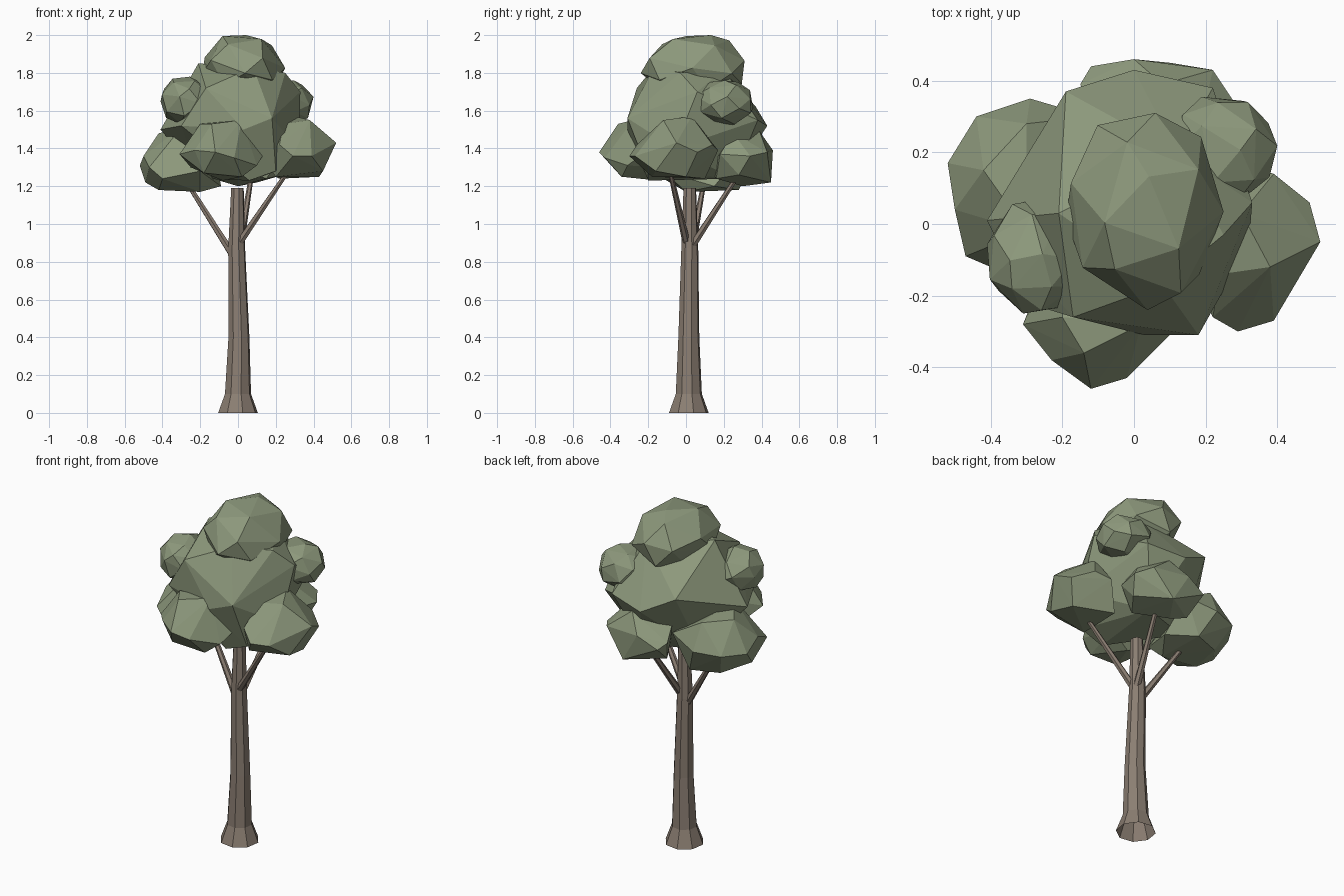
import bpy, bmesh, math, random
from mathutils import Vector, Quaternion

cube = bpy.data.objects.get("Cube")
if cube:
    bpy.data.objects.remove(cube, do_unlink=True)


def make_material(name, rgb):
    mat = bpy.data.materials.new(name)
    mat.use_nodes = True
    color = (*rgb, 1.0)
    mat.diffuse_color = color
    mat.node_tree.nodes["Principled BSDF"].inputs["Base Color"].default_value = color
    return mat


leaf = make_material("leaf green", (0.265, 0.315, 0.2))
bark = make_material("bark brown", (0.26, 0.21, 0.17))


def finish(name, bm, material):
    """Turn a bmesh into a flat shaded object."""
    bmesh.ops.recalc_face_normals(bm, faces=bm.faces)
    mesh = bpy.data.meshes.new(name)
    bm.to_mesh(mesh)
    bm.free()
    mesh.materials.append(material)
    obj = bpy.data.objects.new(name, mesh)
    bpy.context.collection.objects.link(obj)
    return obj


def hull(name, points):
    """Faceted foliage clump wrapped around a set of points."""
    bm = bmesh.new()
    for point in points:
        bm.verts.new(point)
    bmesh.ops.convex_hull(bm, input=bm.verts)
    loose = [v for v in bm.verts if not v.link_faces]
    bmesh.ops.delete(bm, geom=loose, context='VERTS')
    return finish(name, bm, leaf)


def clump(name, low, high, count, seed):
    """Irregular rounded clump that exactly fills the box from low to high."""
    rng = random.Random(seed)
    golden = math.pi * (3 - math.sqrt(5))
    points = []
    for i in range(count):
        z = 1 - 2 * (i + 0.5) / count
        ring = math.sqrt(1 - z * z)
        angle = i * golden + seed
        p = Vector((ring * math.cos(angle), ring * math.sin(angle), z))
        p += Vector([rng.uniform(-0.13, 0.13) for _ in range(3)])
        points.append(p.normalized() * rng.uniform(0.95, 1.05))
    for axis in range(3):
        smallest = min(p[axis] for p in points)
        largest = max(p[axis] for p in points)
        scale = (high[axis] - low[axis]) / (largest - smallest)
        for p in points:
            p[axis] = low[axis] + (p[axis] - smallest) * scale
    return hull(name, points)


def tube(name, rings, sides, rotation, cap_start):
    """Tapered faceted tube through (centre, radius) rings."""
    bm = bmesh.new()
    loops = []
    for centre, radius in rings:
        loop = []
        for i in range(sides):
            angle = math.tau * (i + 0.3) / sides
            offset = Vector((math.cos(angle), math.sin(angle), 0)) * radius
            loop.append(bm.verts.new(Vector(centre) + rotation @ offset))
        loops.append(loop)
    for lower, upper in zip(loops, loops[1:]):
        for i in range(sides):
            j = (i + 1) % sides
            bm.faces.new((lower[i], lower[j], upper[j], upper[i]))
    bm.faces.new(loops[-1])
    if cap_start:
        bm.faces.new(loops[0][::-1])
    return finish(name, bm, bark)


# Trunk: flared foot, slight lean, open underneath
tube("trunk", [
    ((0, 0.015, 0), 0.108),
    ((0, 0.015, 0.1), 0.071),
    ((0.005, 0.015, 0.4), 0.057),
    ((-0.007, 0.02, 0.87), 0.046),
    ((-0.003, 0.02, 1.19), 0.034),
], 8, Quaternion(), False)

# Branches reaching into the lower clumps
branches = {
    "left_branch": ((0.0, 0.005, 0.89), (0.265, -0.085, 1.28)),
    "right_branch": ((-0.03, 0.025, 0.84), (-0.29, 0.1, 1.25)),
    "back_branch": ((0.01, 0.03, 0.88), (0.075, 0.29, 1.28)),
}
for name, (start, end) in branches.items():
    turn = (Vector(end) - Vector(start)).to_track_quat('Z', 'Y')
    tube(name, [(start, 0.021), (end, 0.012)], 6, turn, True)

# Large coarse core of the crown
hull("crown_core", [
    (-0.41, 0.01, 1.5), (-0.3, -0.22, 1.52), (-0.19, 0.37, 1.62),
    (-0.17, -0.26, 1.72), (-0.21, 0.03, 1.85), (0.18, -0.31, 1.56),
    (0.03, -0.31, 1.5), (0.25, -0.03, 1.8), (0.33, 0.06, 1.7),
    (0.32, -0.06, 1.4), (0, 0.43, 1.52), (0.22, 0.38, 1.55),
    (0.12, 0.2, 1.82), (0.08, -0.17, 1.83), (-0.2, 0.15, 1.24),
    (0.1, 0.25, 1.24), (0.06, -0.2, 1.23), (0.2, -0.2, 1.28),
])

# Angular lower clumps on four sides
hull("front_clump", [
    (-0.12, -0.46, 1.38), (-0.23, -0.38, 1.39), (-0.31, -0.28, 1.37),
    (-0.02, -0.43, 1.35), (0.1, -0.31, 1.31), (0.13, -0.24, 1.36),
    (-0.2, -0.26, 1.53), (-0.14, -0.36, 1.53), (0.02, -0.28, 1.55),
    (-0.18, -0.36, 1.27), (0.02, -0.34, 1.25), (-0.08, -0.15, 1.23),
    (-0.25, -0.13, 1.3), (0.05, -0.12, 1.3), (-0.2, -0.08, 1.45),
])
hull("back_clump", [
    (-0.15, 0.39, 1.36), (-0.12, 0.44, 1.33), (0, 0.46, 1.39),
    (0.1, 0.45, 1.22), (0.22, 0.43, 1.38), (0.28, 0.34, 1.36),
    (0.08, 0.39, 1.49), (0.18, 0.25, 1.48), (0.24, 0.28, 1.26),
    (0.15, 0.16, 1.24), (0, 0.3, 1.2), (-0.1, 0.32, 1.23),
    (0, 0.12, 1.3), (-0.1, 0.25, 1.46), (0.24, 0.18, 1.37),
])
hull("left_clump", [
    (0.39, 0.14, 1.42), (0.49, 0.06, 1.38), (0.52, -0.05, 1.43),
    (0.45, -0.16, 1.28), (0.39, -0.27, 1.36), (0.29, -0.3, 1.36),
    (0.22, -0.26, 1.42), (0.38, -0.12, 1.55), (0.3, 0.03, 1.57),
    (0.24, -0.14, 1.53), (0.43, 0, 1.25), (0.22, 0.1, 1.24),
    (0.2, -0.18, 1.25), (0.12, -0.05, 1.36), (0.3, 0.17, 1.39),
])
hull("right_clump", [
    (-0.52, 0.17, 1.31), (-0.44, 0.3, 1.32), (-0.29, 0.35, 1.33),
    (-0.5, 0.04, 1.36), (-0.47, -0.09, 1.3), (-0.4, -0.12, 1.24),
    (-0.42, 0.15, 1.48), (-0.3, 0.28, 1.48), (-0.3, -0.02, 1.51),
    (-0.49, 0.08, 1.22), (-0.42, 0.02, 1.18), (-0.2, 0, 1.17),
    (-0.22, 0.28, 1.18), (-0.38, 0.22, 1.18), (-0.09, 0.15, 1.2),
    (-0.2, -0.12, 1.28), (-0.12, 0.3, 1.38),
])

# Rounded upper clumps
clump("top_clump", (-0.19, -0.24, 1.67), (0.25, 0.31, 2.0), 22, 1)
clump("upper_left_clump", (0.1, 0.05, 1.52), (0.4, 0.355, 1.76), 26, 6)
clump("upper_right_clump", (-0.41, -0.25, 1.53), (-0.15, 0.07, 1.78), 26, 7)
